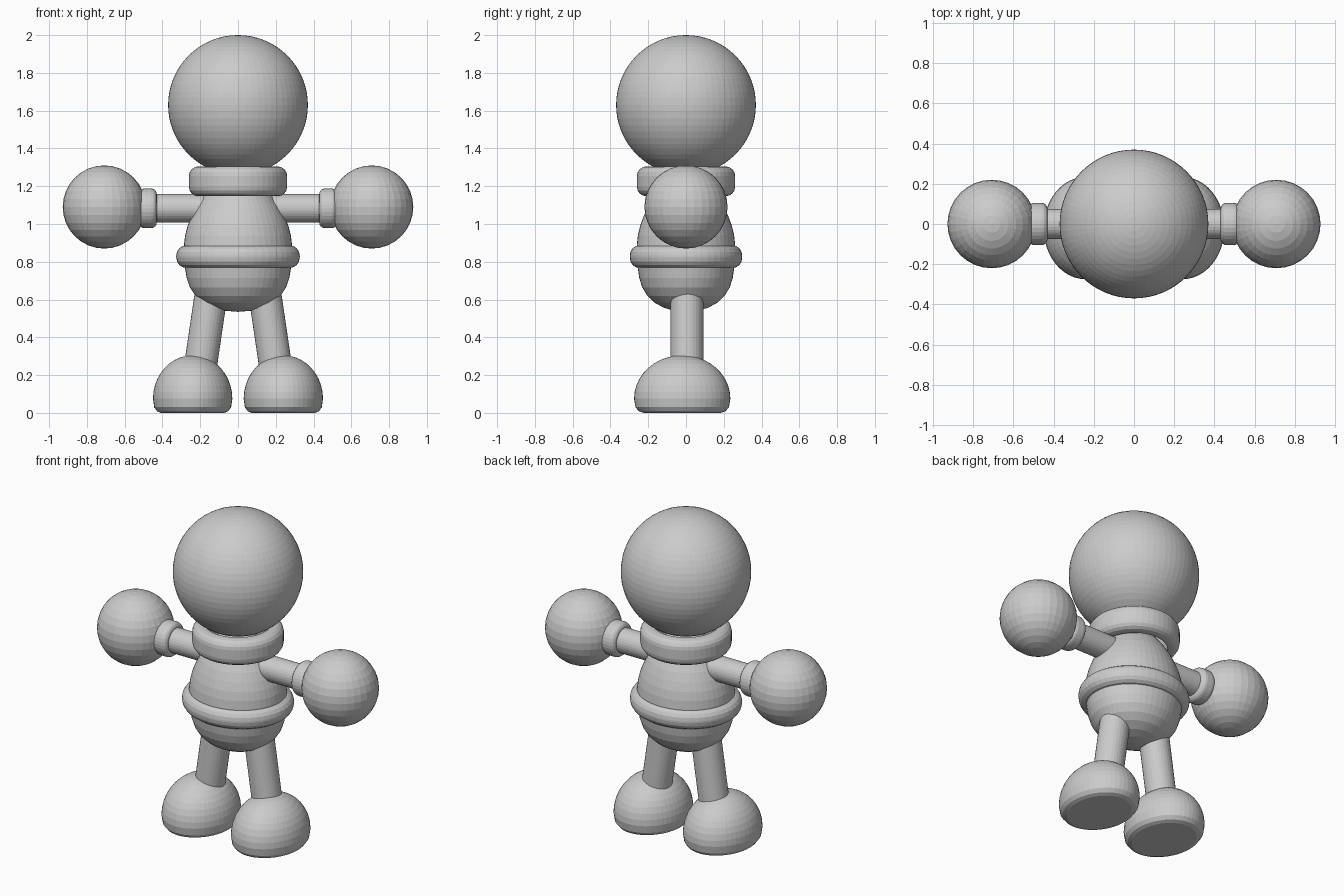
import bpy, bmesh, math
from mathutils import Vector, Matrix

if "Cube" in bpy.data.objects:
    bpy.data.objects.remove(bpy.data.objects["Cube"])

grey = bpy.data.materials.new("plain_grey")
grey.diffuse_color = (0.6, 0.6, 0.6, 1)
grey.use_nodes = True
grey.node_tree.nodes["Principled BSDF"].inputs["Base Color"].default_value = grey.diffuse_color


def finish(name, bm, matrix=Matrix()):
    """Turn a bmesh into a named grey object."""
    bmesh.ops.remove_doubles(bm, verts=bm.verts, dist=1e-5)
    bmesh.ops.recalc_face_normals(bm, faces=bm.faces)
    bm.transform(matrix)
    me = bpy.data.meshes.new(name)
    bm.to_mesh(me)
    bm.free()
    me.materials.append(grey)
    ob = bpy.data.objects.new(name, me)
    bpy.context.collection.objects.link(ob)
    return ob


def lathe(name, profile, steps=48, matrix=Matrix(), closed=False):
    """Spin (radius, height) points around z."""
    bm = bmesh.new()
    vs = [bm.verts.new((r, 0, z)) for r, z in profile]
    es = [bm.edges.new(p) for p in zip(vs, vs[1:])]
    if closed:
        es.append(bm.edges.new((vs[-1], vs[0])))
    bmesh.ops.spin(bm, geom=vs + es, cent=(0, 0, 0), axis=(0, 0, 1),
                   angle=math.tau, steps=steps, use_duplicate=False)
    return finish(name, bm, matrix)


def ball(name, centre, radius, u, v):
    bm = bmesh.new()
    bmesh.ops.create_uvsphere(bm, u_segments=u, v_segments=v, radius=radius)
    return finish(name, bm, Matrix.Translation(centre))


def rod(name, a, b, radius):
    a, b = Vector(a), Vector(b)
    bm = bmesh.new()
    bmesh.ops.create_cone(bm, cap_ends=True, segments=32, radius1=radius,
                          radius2=radius, depth=(b - a).length)
    turn = (b - a).to_track_quat('Z', 'Y').to_matrix().to_4x4()
    return finish(name, bm, Matrix.Translation((a + b) / 2) @ turn)


def ring(inner, outer, low, high, bevel):
    """Rounded rectangle section for a band."""
    pts = [(inner, low), (inner, high)]
    for zc, start in ((high - bevel, 90), (low + bevel, 0)):
        for i in range(5):
            a = math.radians(start - i * 22.5)
            pts.append((outer - bevel + bevel * math.cos(a), zc + bevel * math.sin(a)))
    return pts


# Head and collar
ball("head", (0, 0, 1.63), 0.37, 64, 32)
lathe("collar", ring(0.19, 0.26, 1.147, 1.305, 0.05), closed=True)

# Pear-shaped body, a little flatter front to back, with its belt
flat = Matrix.Diagonal((1, 0.91, 1, 1))
body = [(0, 0.535), (0.07, 0.541), (0.13, 0.557), (0.185, 0.585), (0.225, 0.62),
        (0.255, 0.665), (0.272, 0.715), (0.281, 0.77), (0.286, 0.83), (0.286, 0.89),
        (0.28, 0.94), (0.267, 0.99), (0.247, 1.04), (0.222, 1.09), (0.185, 1.147),
        (0.14, 1.2), (0.08, 1.235), (0, 1.25)]
lathe("body", body, matrix=flat)
lathe("belt", ring(0.25, 0.327, 0.767, 0.887, 0.055), matrix=flat, closed=True)

# Foot: flat sole, rounded rim and domed top
foot = [(0, 0), (0.8, 0), (0.9, 0.009), (0.97, 0.03)]
foot += [(math.cos(math.radians(a)), 0.075 + 0.23 * math.sin(math.radians(a)))
         for a in range(0, 90, 9)] + [(0, 0.305)]

for side, s in (("left", 1), ("right", -1)):
    # Arm, cuff and round hand
    rod(side + "_arm", (s * 0.1, 0, 1.083), (s * 0.6, 0, 1.083), 0.075)
    lathe(side + "_cuff", ring(0.06, 0.105, 0.43, 0.525, 0.03), 32,
          Matrix.Translation((0, 0, 1.083)) @ Matrix.Rotation(s * math.pi / 2, 4, 'Y'),
          closed=True)
    ball(side + "_hand", (s * 0.708, 0, 1.09), 0.22, 32, 16)
    # Splayed leg and foot
    rod(side + "_leg", (s * 0.207, 0.005, 0.19), (s * 0.126, 0.005, 0.74), 0.087)
    lathe(side + "_foot", foot, 48, Matrix.Translation((s * 0.24, -0.02, 0))
          @ Matrix.Diagonal((0.21, 0.255, 1, 1)))
